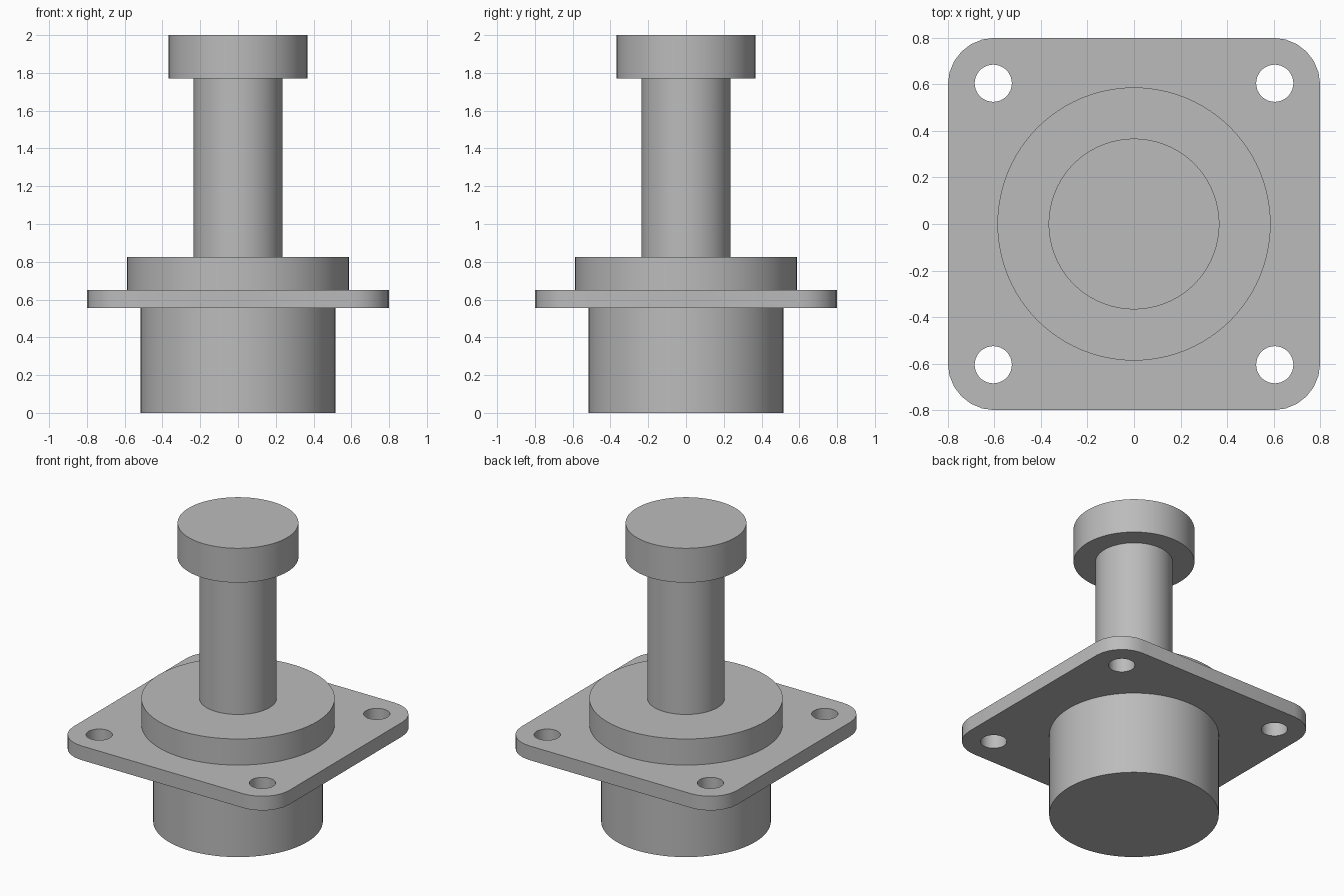
import bpy
import bmesh
from math import cos, sin, pi, radians

cube = bpy.data.objects.get("Cube")
if cube:
    bpy.data.objects.remove(cube, do_unlink=True)

GREY = (0.5, 0.5, 0.5, 1.0)
metal = bpy.data.materials.new("grey_metal")
metal.use_nodes = True
metal.diffuse_color = GREY
metal.node_tree.nodes["Principled BSDF"].inputs["Base Color"].default_value = GREY


def finish(obj):
    """Assign the material and smooth the round walls, keeping rims sharp."""
    obj.data.materials.append(metal)
    bpy.ops.object.select_all(action='DESELECT')
    obj.select_set(True)
    bpy.context.view_layer.objects.active = obj
    bpy.ops.object.shade_smooth_by_angle(angle=radians(35))


def cylinder(name, radius, bottom, top):
    bpy.ops.mesh.primitive_cylinder_add(
        vertices=96, radius=radius, depth=top - bottom,
        location=(0, 0, (bottom + top) / 2))
    obj = bpy.context.object
    obj.name = name
    finish(obj)


def arc(cx, cy, radius, start, sweep, steps):
    return [(cx + radius * cos(start + sweep * i / steps),
             cy + radius * sin(start + sweep * i / steps))
            for i in range(steps + 1)]


def flange_plate(name, half, corner, hole_at, hole_radius, bottom, top):
    quadrants = [(1, 1), (-1, 1), (-1, -1), (1, -1)]
    # Rounded square outline followed by the four bolt holes
    inner = half - corner
    outline = []
    for k, (sx, sy) in enumerate(quadrants):
        outline += arc(sx * inner, sy * inner, corner, k * pi / 2, pi / 2, 6)
    loops = [outline]
    for sx, sy in quadrants:
        loops.append(arc(sx * hole_at, sy * hole_at, hole_radius, 0, 2 * pi, 32)[:-1])

    bm = bmesh.new()
    edges = []
    for loop in loops:
        verts = [bm.verts.new((x, y, bottom)) for x, y in loop]
        edges += [bm.edges.new((verts[i - 1], verts[i])) for i in range(len(verts))]
    bmesh.ops.triangle_fill(bm, edges=edges, use_beauty=True, use_dissolve=False)

    # Thicken the sheet upwards
    result = bmesh.ops.extrude_face_region(bm, geom=bm.faces[:], use_keep_orig=True)
    raised = [g for g in result["geom"] if isinstance(g, bmesh.types.BMVert)]
    bmesh.ops.translate(bm, verts=raised, vec=(0, 0, top - bottom))
    bmesh.ops.recalc_face_normals(bm, faces=bm.faces[:])

    mesh = bpy.data.meshes.new(name)
    bm.to_mesh(mesh)
    bm.free()
    obj = bpy.data.objects.new(name, mesh)
    bpy.context.collection.objects.link(obj)
    finish(obj)


# Stack from the ground up
cylinder("base_body", 0.515, 0.0, 0.555)
flange_plate("mounting_plate", 0.8, 0.2, 0.605, 0.08, 0.555, 0.65)
cylinder("collar", 0.587, 0.65, 0.825)
cylinder("stem", 0.235, 0.825, 1.77)
cylinder("head", 0.367, 1.77, 2.0)
